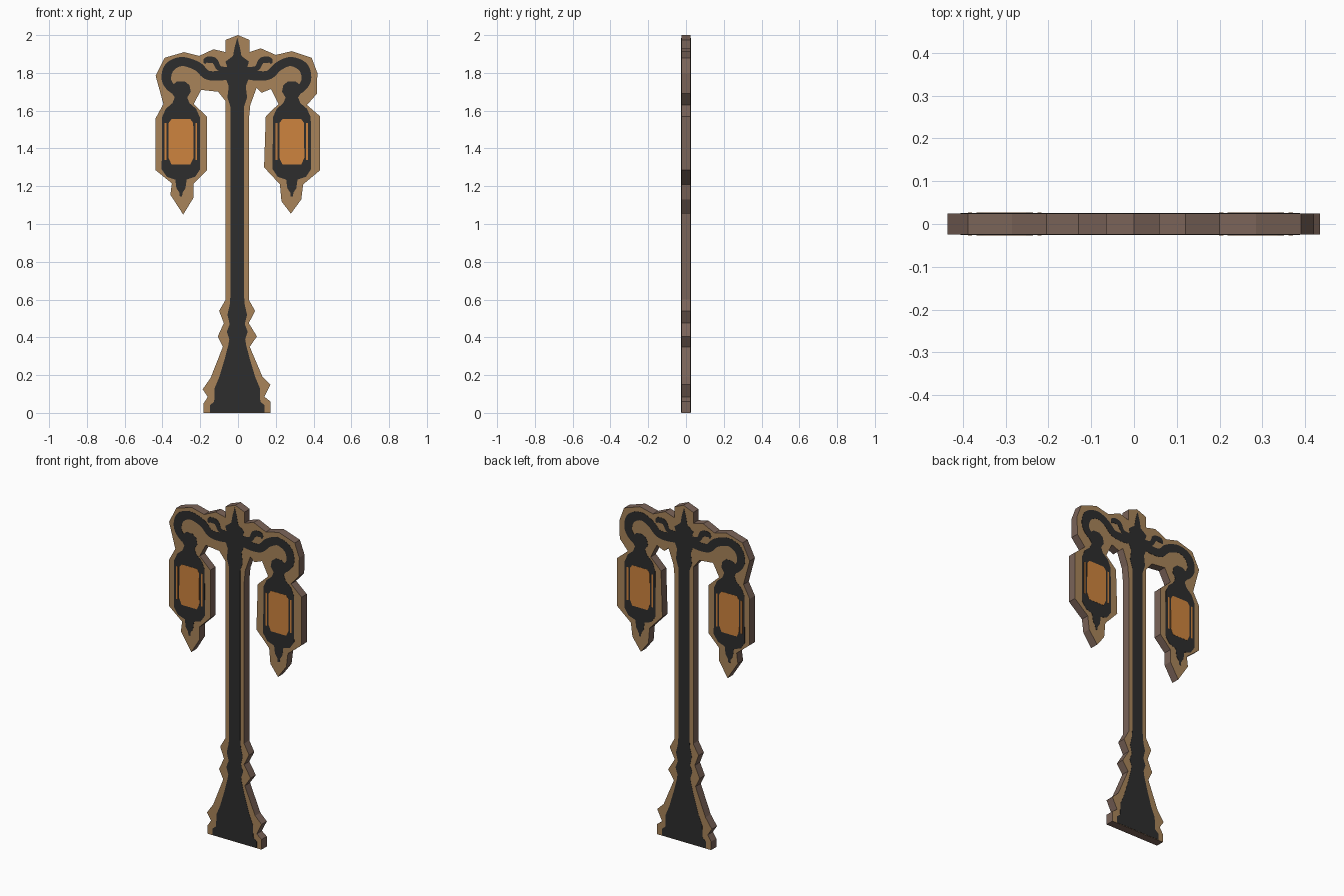
import bpy, bmesh
from mathutils import Vector


def material(name, srgb):
    m = bpy.data.materials.new(name)
    lin = [((c / 255 + 0.055) / 1.055) ** 2.4 for c in srgb]
    m.diffuse_color = (*lin, 1)
    return m


TAN = material("tan board", (168, 132, 90))
BROWN = material("brown edge", (122, 99, 88))
DARK = material("dark iron", (45, 45, 45))
ORANGE = material("orange glass", (206, 132, 62))


def slab(name, polys, y0, y1, mats):
    """Extrude x-z outlines from y0 to y1; second material goes on the side walls."""
    bm = bmesh.new()
    for pts in polys:
        f = bm.faces.new([bm.verts.new((x, y0, z)) for x, z in pts])
        ext = bmesh.ops.extrude_face_region(bm, geom=[f], use_keep_orig=True)
        for v in ext["geom"]:
            if isinstance(v, bmesh.types.BMVert):
                v.co.y = y1
    bmesh.ops.recalc_face_normals(bm, faces=bm.faces)
    for f in bm.faces:
        f.material_index = 1 if len(mats) > 1 and abs(f.normal.y) < 0.5 else 0
    me = bpy.data.meshes.new(name)
    bm.to_mesh(me)
    bm.free()
    for m in mats:
        me.materials.append(m)
    ob = bpy.data.objects.new(name, me)
    bpy.context.collection.objects.link(ob)
    return ob


def paint(name, polys, mat, lift=0.001):
    """Thin painted plates on the front and the back."""
    for side, s in (("front", -1), ("back", 1)):
        slab(f"{name}_{side}", polys, s * 0.0235, s * (0.0245 + lift), [mat])


def lathe_outline(profile, cx=0):
    """Symmetric outline from (half width, z) pairs."""
    return [(cx + w, z) for w, z in profile] + [(cx - w, z) for w, z in reversed(profile) if w > 0]


def stroke(path, n=6):
    """Smooth band through (x, z, half width) points, as quads."""
    p = [Vector(q) for q in path]
    p = [2 * p[0] - p[1]] + p + [2 * p[-1] - p[-2]]
    s = []
    for a, b, c, d in zip(p, p[1:], p[2:], p[3:]):
        for k in range(n):
            t = k / n
            s.append(0.5 * (2 * b + (c - a) * t + (2 * a - 5 * b + 4 * c - d) * t * t
                            + (3 * b - a - 3 * c + d) * t ** 3))
    s.append(p[-2])
    rim = []
    for i, q in enumerate(s):
        t = (s[min(i + 1, len(s) - 1)] - s[max(i - 1, 0)]).xy.normalized()
        nrm = Vector((-t.y, t.x)) * max(q.z, 0.003)
        rim.append((q.xy + nrm, q.xy - nrm))
    return [[a[0], b[0], b[1], a[1]] for a, b in zip(rim, rim[1:])]


# Cut-out board
right = [(0, 2.0), (.06, 1.975), (.06, 1.91), (.12, 1.93), (.2, 1.895), (.285, 1.915), (.39, 1.88),
         (.42, 1.8), (.418, 1.69), (.365, 1.63), (.435, 1.57), (.435, 1.285), (.345, 1.21),
         (.335, 1.13), (.28, 1.055), (.23, 1.12), (.222, 1.21), (.138, 1.3), (.147, 1.57),
         (.215, 1.635), (.175, 1.715), (.125, 1.695), (.098, 1.72), (.065, 1.63), (.057, 1.55),
         (.057, .6), (.09, .54), (.057, .475), (.1, .405), (.062, .35), (.13, .19), (.172, .15),
         (.14, .085), (.172, .06), (.172, 0)]
left = [(-.182, 0), (-.182, .05), (-.16, .085), (-.187, .125), (-.145, .185), (-.08, .35),
        (-.107, .405), (-.075, .475), (-.1, .54), (-.065, .6), (-.065, 1.65), (-.105, 1.7),
        (-.195, 1.71), (-.235, 1.635), (-.165, 1.57), (-.165, 1.285), (-.235, 1.215),
        (-.235, 1.14), (-.29, 1.05), (-.358, 1.155), (-.35, 1.215), (-.436, 1.285), (-.436, 1.56),
        (-.395, 1.635), (-.436, 1.785), (-.388, 1.88), (-.285, 1.91), (-.205, 1.89),
        (-.13, 1.925), (-.065, 1.91), (-.065, 1.975)]
slab("board", [right + left], -0.0245, 0.0245, [TAN, BROWN])

# Painted post with flared base and finial
paint("post", [lathe_outline([
    (.145, .002), (.145, .04), (.122, .06), (.12, .13), (.095, .19), (.065, .29), (.047, .36),
    (.042, .39), (.055, .43), (.04, .47), (.052, .52), (.04, .57), (.036, .62), (.036, 1.62),
    (.052, 1.67), (.045, 1.73), (.065, 1.78), (.05, 1.82), (.062, 1.86), (.022, 1.89),
    (.014, 1.935), (0, 1.985)], -.004)], DARK)

lantern = [(.02, 1.755), (.045, 1.735), (.052, 1.7), (.033, 1.67), (.045, 1.64), (.08, 1.61),
           (.1, 1.565), (.102, 1.29), (.075, 1.25), (.03, 1.235), (.024, 1.19), (.008, 1.165),
           (.006, 1.145)]
pane = [(.05, 1.555), (.065, 1.535), (.066, 1.35), (.05, 1.315)]
for side, s, cx in (("right", 1, .285), ("left", -1, -.302)):
    # Scrolled arm and small leaf
    k = abs(cx) - .29
    arm = [(.03, 1.8, .03), (.1, 1.785, .026), (.165, 1.79, .024), (.215, 1.835, .024),
           (.285 + k, 1.86, .024), (.35 + k, 1.83, .027), (.367 + k, 1.765, .025),
           (.335 + k, 1.715, .022), (.29 + k, 1.7, .02)]
    leaf = [(.05, 1.81, .02), (.1, 1.825, .014), (.125, 1.865, .016), (.165, 1.868, .016),
            (.178, 1.85, .005)]
    paint(f"arm_{side}", stroke([(s * x, z, w) for x, z, w in arm])
          + stroke([(s * x, z, w) for x, z, w in leaf]), DARK)
    # Lantern and its glass panes
    paint(f"lantern_{side}", [lathe_outline(lantern, cx)], DARK)
    strips = [[(cx + a, 1.34), (cx + a, 1.535), (cx + b, 1.535), (cx + b, 1.34)]
              for a, b in ((.076, .086), (-.086, -.076))]
    paint(f"glass_{side}", [lathe_outline(pane, cx)] + strips, ORANGE, 0.002)
